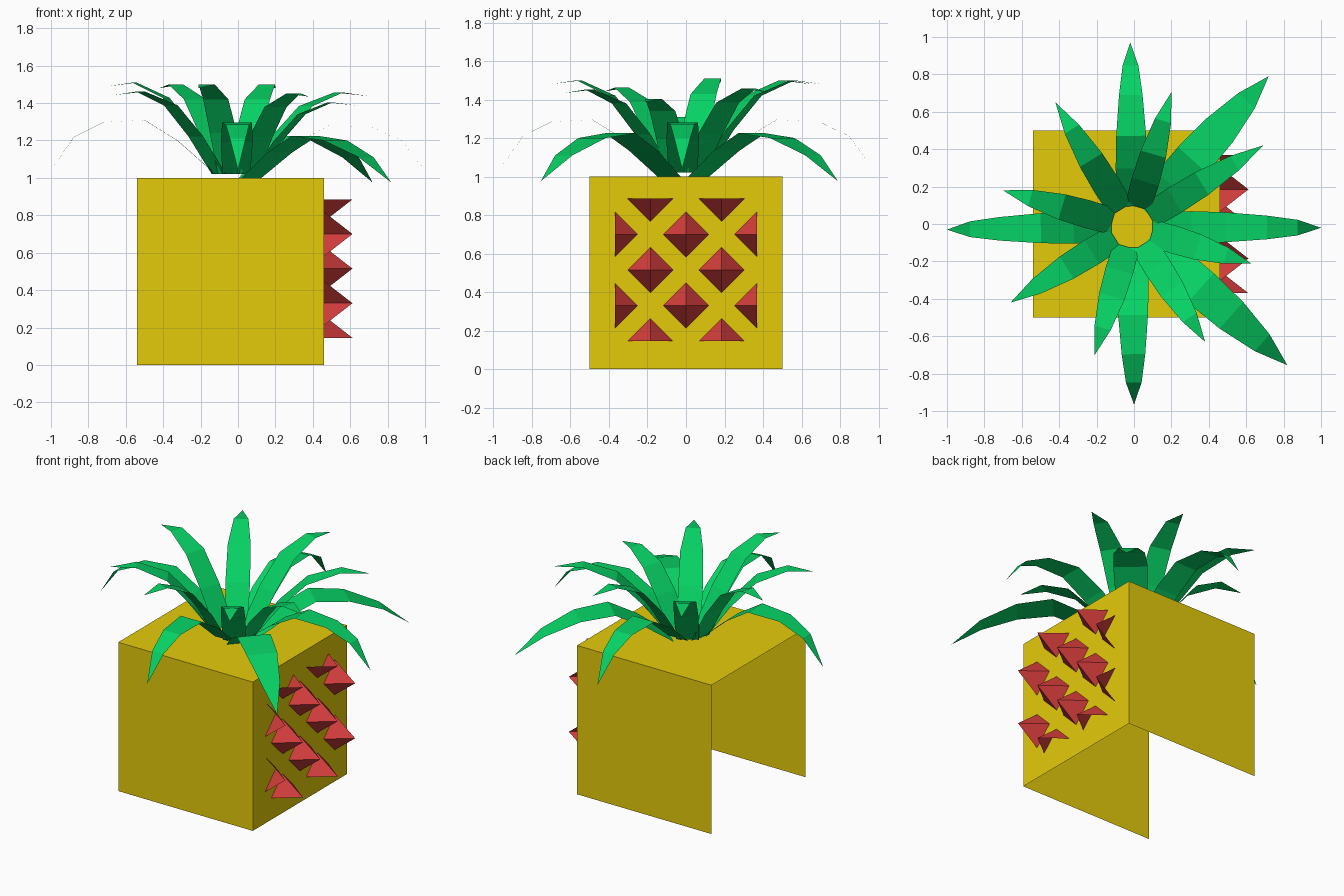
import bpy, bmesh
from mathutils import Vector

if "Cube" in bpy.data.objects:
    bpy.data.objects.remove(bpy.data.objects["Cube"])


def material(name, rgb):
    m = bpy.data.materials.new(name)
    m.diffuse_color = (*rgb, 1)
    m.use_nodes = True
    m.node_tree.nodes["Principled BSDF"].inputs["Base Color"].default_value = m.diffuse_color
    return m


def make(name, bm, mat):
    me = bpy.data.meshes.new(name)
    bm.to_mesh(me)
    bm.free()
    me.materials.append(mat)
    ob = bpy.data.objects.new(name, me)
    bpy.context.collection.objects.link(ob)
    return ob


gold = material("gold_skin", (0.78, 0.6, 0.003))
red = material("red_spike", (0.66, 0.048, 0.045))
green = material("green_leaf", (0.002, 0.65, 0.13))

# Body: cube shell with the left side and the floor left open
bm = bmesh.new()
bmesh.ops.create_cube(bm, size=1)
bmesh.ops.translate(bm, verts=bm.verts, vec=(-0.04, 0, 0.5))
bm.normal_update()
bmesh.ops.delete(bm, geom=[f for f in bm.faces if f.normal.x < -0.9 or f.normal.z < -0.9],
                 context='FACES_ONLY')
make("body", bm, gold)

# Spikes: staggered diamond pyramids, cut open at the border of the pattern
WALL, HEIGHT, R, STEP, MID = 0.46, 0.152, 0.118, 0.185, 0.515
LIMIT = 2 * STEP + 0.001
bm = bmesh.new()
for i in range(-2, 3):
    for j in range(-2, 3):
        if (i + j) % 2 == 0:
            continue
        y, z = i * STEP, j * STEP
        ring = [(y + R, z), (y, z + R), (y - R, z), (y, z - R)]
        for k in range(4):
            a, b = ring[k], ring[(k + 1) % 4]
            if max(abs(c) for c in a + b) > LIMIT:
                continue
            bm.faces.new([bm.verts.new(p) for p in (
                (WALL, a[0], MID + a[1]), (WALL, b[0], MID + b[1]), (WALL + HEIGHT, y, MID + z))])
bmesh.ops.remove_doubles(bm, verts=bm.verts, dist=0.0001)
make("spikes", bm, red)

# Leaf profiles: fraction of reach, height above base, half width
ARCHED = [(0, 0, .075), (.23, .17, .085), (.43, .275, .08), (.68, .265, .063), (.86, .19, .042), (1, .02, 0)]
DROOPING = [(0, -.02, .08), (.2, .115, .1), (.38, .205, .105), (.6, .18, .095), (.82, .09, .06), (1, -.045, 0)]
UPRIGHT = [(0, 0, .07), (.22, .22, .075), (.46, .40, .07), (.75, .48, .045), (1, .46, 0)]


def leaf(name, tip, profile, rise=1.0):
    centre = Vector((-0.01, -0.015))
    tip = Vector(tip)
    out = (tip - centre).normalized()
    base = centre + out * 0.11
    side = Vector((-out.y, out.x))
    bm = bmesh.new()
    prev = None
    for t, h, w in profile:
        c = base.lerp(tip, t)
        z = 1.02 + h * rise
        row = [bm.verts.new((*(c + side * s), z)) for s in ((-w, w) if w else (0,))]
        if prev:
            bm.faces.new([prev[0], *row, prev[1]])
        prev = row
    make(name, bm, green)


# Crown of leaves
LEAVES = [
    ((-1.0, -.03), ARCHED, 1.05), ((-.02, .97), ARCHED, 1), ((1.0, -.02), ARCHED, .95), ((0, -.965), ARCHED, 1),
    ((.72, .79), DROOPING, 1), ((.82, -.755), DROOPING, 1),
    ((-.70, .18), UPRIGHT, 1.02), ((-.42, .65), UPRIGHT, 1), ((.2, .705), UPRIGHT, 1), ((.69, .42), UPRIGHT, .91),
    ((.625, -.21), UPRIGHT, .8), ((.38, -.63), UPRIGHT, .9), ((-.21, -.70), UPRIGHT, 1), ((-.66, -.42), UPRIGHT, .92),
]
for n, (tip, profile, rise) in enumerate(LEAVES, 1):
    leaf(f"leaf_{n}", tip, profile, rise)
